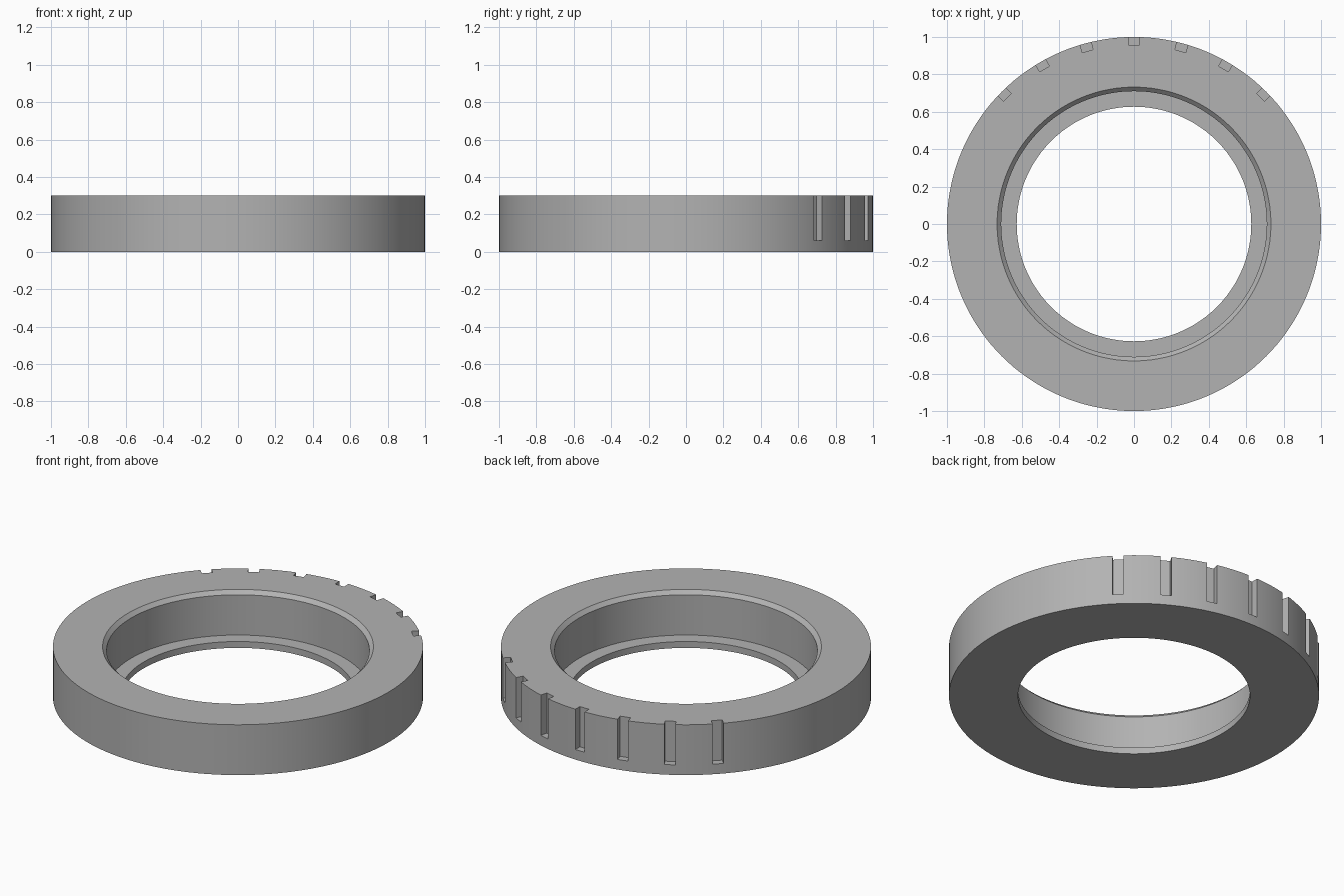
import bpy, bmesh, math
from mathutils import Matrix

HEIGHT = 0.3
SEGMENTS = 144

cube = bpy.data.objects.get("Cube")
if cube:
    bpy.data.objects.remove(cube, do_unlink=True)


def make_material(name, rgb):
    mat = bpy.data.materials.new(name)
    mat.use_nodes = True
    mat.diffuse_color = (*rgb, 1)
    mat.node_tree.nodes["Principled BSDF"].inputs["Base Color"].default_value = (*rgb, 1)
    return mat


def make_object(name, bm):
    bmesh.ops.recalc_face_normals(bm, faces=bm.faces)
    mesh = bpy.data.meshes.new(name)
    bm.to_mesh(mesh)
    bm.free()
    obj = bpy.data.objects.new(name, mesh)
    bpy.context.collection.objects.link(obj)
    return obj


# Ring: stepped section with a chamfered bore and a thin inner lip
section = [(1, 0), (1, HEIGHT), (0.732, HEIGHT), (0.71, HEIGHT - 0.022),
           (0.71, 0.038), (0.627, 0.038), (0.627, 0)]
bm = bmesh.new()
verts = [bm.verts.new((r, 0, z)) for r, z in section]
edges = [bm.edges.new((v, verts[i - 1])) for i, v in enumerate(verts)]
bmesh.ops.spin(bm, geom=verts + edges, cent=(0, 0, 0), axis=(0, 0, 1),
               angle=math.tau, steps=SEGMENTS, use_merge=True)
bmesh.ops.remove_doubles(bm, verts=bm.verts, dist=0.0001)
ring = make_object("notched_ring", bm)
ring.data.materials.append(make_material("plain grey", (0.45, 0.45, 0.45)))

# Notch cutters: seven boxes spaced along the back rim
bm = bmesh.new()
for i in range(7):
    turn = Matrix.Rotation(math.radians(45 + 15 * i), 4, "Z")
    place = Matrix.Translation((1.007, 0, 0.21))
    size = Matrix.Diagonal((0.1, 0.06, 0.3, 1))
    bmesh.ops.create_cube(bm, size=1, matrix=turn @ place @ size)
cutter = make_object("notch_cutter", bm)
cutter.hide_render = True

# Cut the notches, then drop the helper
cut = ring.modifiers.new("notches", "BOOLEAN")
cut.object = cutter
cut.operation = "DIFFERENCE"
cut.solver = "EXACT"
bpy.ops.object.select_all(action="DESELECT")
bpy.context.view_layer.objects.active = ring
ring.select_set(True)
bpy.ops.object.modifier_apply(modifier=cut.name)
bpy.data.objects.remove(cutter, do_unlink=True)
bpy.ops.object.shade_smooth_by_angle(angle=math.radians(30))
